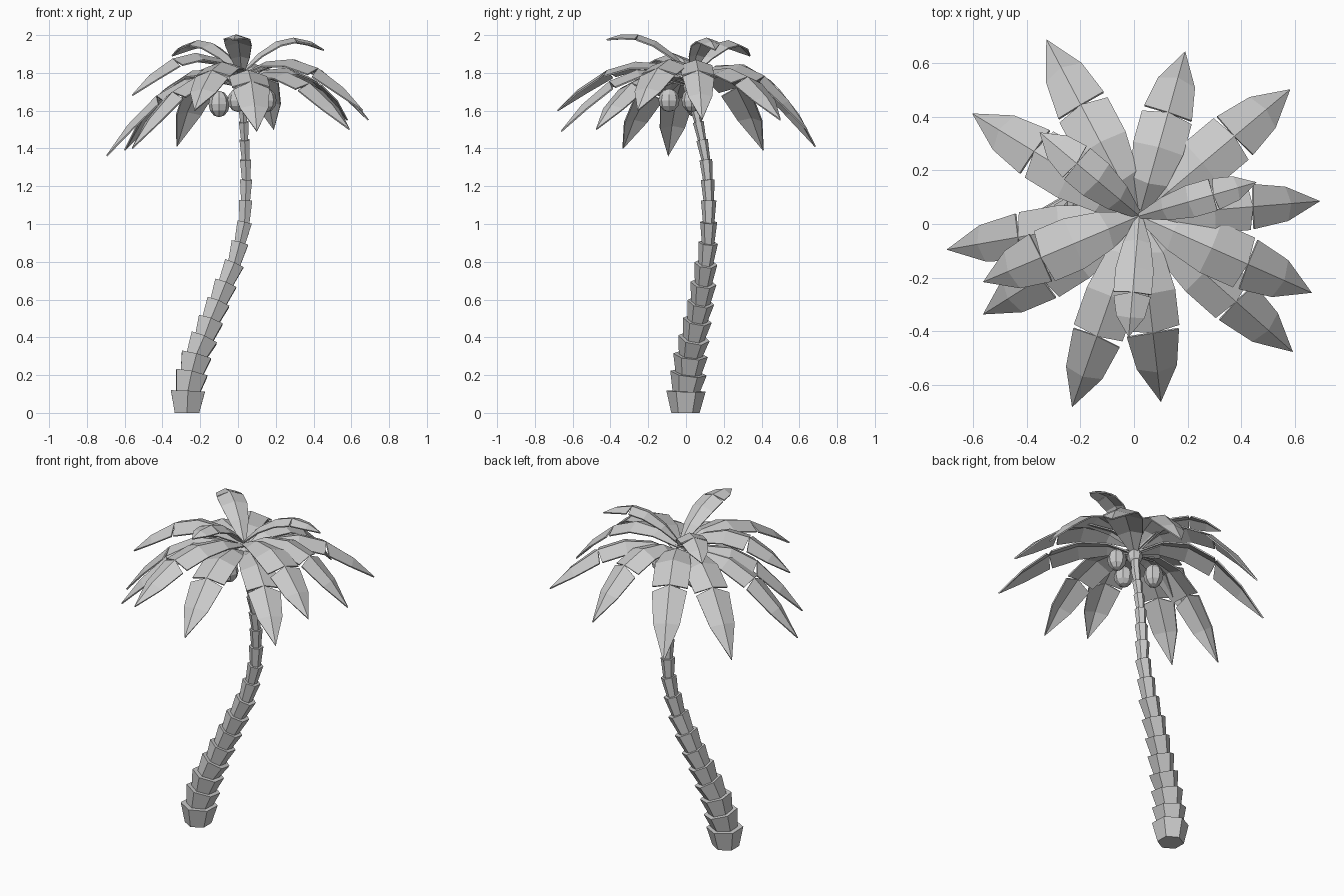
import bpy, bmesh, math
from mathutils import Vector, Matrix

if "Cube" in bpy.data.objects:
    bpy.data.objects.remove(bpy.data.objects["Cube"])


def make_object(name, bm):
    bmesh.ops.recalc_face_normals(bm, faces=bm.faces)
    me = bpy.data.meshes.new(name)
    bm.to_mesh(me)
    bm.free()
    ob = bpy.data.objects.new(name, me)
    bpy.context.collection.objects.link(ob)
    return ob


# Trunk: stacked flaring hexagonal segments; each row is the segment's top x, y, z, radius
TRUNK = [
    (-.265, .00, .115, .104), (-.245, .013, .21, .097), (-.22, .024, .305, .092),
    (-.18, .042, .395, .084), (-.145, .06, .49, .077), (-.105, .078, .585, .072),
    (-.065, .092, .685, .069), (-.02, .105, .79, .061), (.01, .117, .90, .052),
    (.035, .12, 1.01, .045), (.04, .12, 1.125, .041), (.043, .115, 1.235, .037),
    (.04, .105, 1.34, .034), (.035, .085, 1.445, .031), (.03, .065, 1.54, .029),
    (.025, .045, 1.63, .028), (.02, .035, 1.72, .03)]


def ring(bm, centre, axis, r):
    rot = Vector((0, 0, 1)).rotation_difference(axis)
    return [bm.verts.new(centre + rot @ Vector((r * math.sin(k * math.pi / 3),
                                                r * math.cos(k * math.pi / 3), 0)))
            for k in range(6)]


bm = bmesh.new()
low = Vector((-.27, -.003, 0))
for i, (x, y, z, r) in enumerate(TRUNK):
    top = Vector((x, y, z))
    axis = (top - low).normalized()
    a = ring(bm, low - axis * (.012 if i else 0), axis if i else Vector((0, 0, 1)), r * .72)
    b = ring(bm, top, axis, r)
    bm.faces.new(a[::-1])
    bm.faces.new(b)
    for k in range(6):
        bm.faces.new((a[k], a[(k + 1) % 6], b[(k + 1) % 6], b[k]))
    low = top
make_object("trunk", bm)

# Fronds: folded leaf with torn notches, following an arched quadratic curve
RIB = [0, .2, .42, .63, .84, 1]
WIDTH = [.15, .72, 1.0, 1.0, .74, 0]


def frond(name, base_z, tip, arch, half, flip):
    base, tip = Vector((.02, .03, base_z)), Vector(tip)
    mid = (base + tip) / 2
    mid.z = arch
    flat = Vector((tip.x - base.x, tip.y - base.y, 0)).normalized()
    side = Vector((-flat.y, flat.x, 0))

    def point(t):
        return base * (1 - t) ** 2 + mid * 2 * t * (1 - t) + tip * t * t

    def edge(t, w, s):
        tan = ((mid - base) * (1 - t) + (tip - mid) * t).normalized()
        up = tan.cross(side)
        return point(t) + side * s * w * half - up * w * half * .35

    bm = bmesh.new()
    rib = [bm.verts.new(point(t)) for t in RIB]
    for s in (-1, 1):
        notch = .035 if s == flip else .02
        start = bm.verts.new(edge(0, WIDTH[0], s))
        for k in range(len(RIB) - 1):
            if k == len(RIB) - 2:
                loop = [rib[k], rib[k + 1], start]
            else:
                t, w = RIB[k + 1], WIDTH[k + 1]
                end = bm.verts.new(edge(t, w, s))
                loop = [rib[k], rib[k + 1], end, start]
                start = end
                if k == 2:
                    start = bm.verts.new(edge(t + notch, w * .97, s))
            bm.faces.new(loop if s < 0 else loop[::-1])
    ob = make_object(name, bm)
    sol = ob.modifiers.new("thickness", 'SOLIDIFY')
    sol.thickness = .008
    sol.offset = 0


# Base height, tip, arch height, half width: lower, upper and crown layers
FRONDS = [
    (1.75, (-.325, .685, 1.41), 2.06, .1), (1.75, (.19, .64, 1.50), 2.03, .095),
    (1.74, (.58, .50, 1.55), 1.98, .1), (1.78, (.69, .085, 1.55), 2.04, .085),
    (1.79, (.66, -.255, 1.60), 2.02, .1), (1.74, (.59, -.475, 1.50), 1.95, .095),
    (1.74, (.10, -.66, 1.49), 1.98, .1), (1.78, (-.23, -.68, 1.60), 2.0, .095),
    (1.73, (-.56, -.335, 1.40), 1.94, .095), (1.73, (-.695, -.095, 1.36), 1.93, .09),
    (1.79, (-.56, -.215, 1.68), 2.06, .1), (1.75, (-.60, .41, 1.39), 2.0, .1),
    (1.79, (-.35, .34, 1.89), 2.09, .075), (1.80, (.455, .155, 1.92), 2.09, .06),
    (1.79, (-.02, -.42, 1.975), 2.08, .07)]
for i, f in enumerate(FRONDS):
    frond(f"frond_{i + 1}", *f, 1 if i % 2 else -1)

# Coconuts hanging under the crown, plus the bud that joins the fronds
for name, loc, size in (("coconut_1", (-.10, .05, 1.635), (.056, .056, .07)),
                        ("coconut_2", (0, -.09, 1.655), (.056, .056, .062)),
                        ("coconut_3", (.15, .03, 1.655), (.054, .054, .064)),
                        ("crown_bud", (.02, .03, 1.725), (.045, .045, .05))):
    bm = bmesh.new()
    bmesh.ops.create_uvsphere(bm, u_segments=8, v_segments=6, radius=1)
    bmesh.ops.transform(bm, verts=bm.verts,
                        matrix=Matrix.Translation(loc) @ Matrix.Diagonal((*size, 1)))
    make_object(name, bm)
